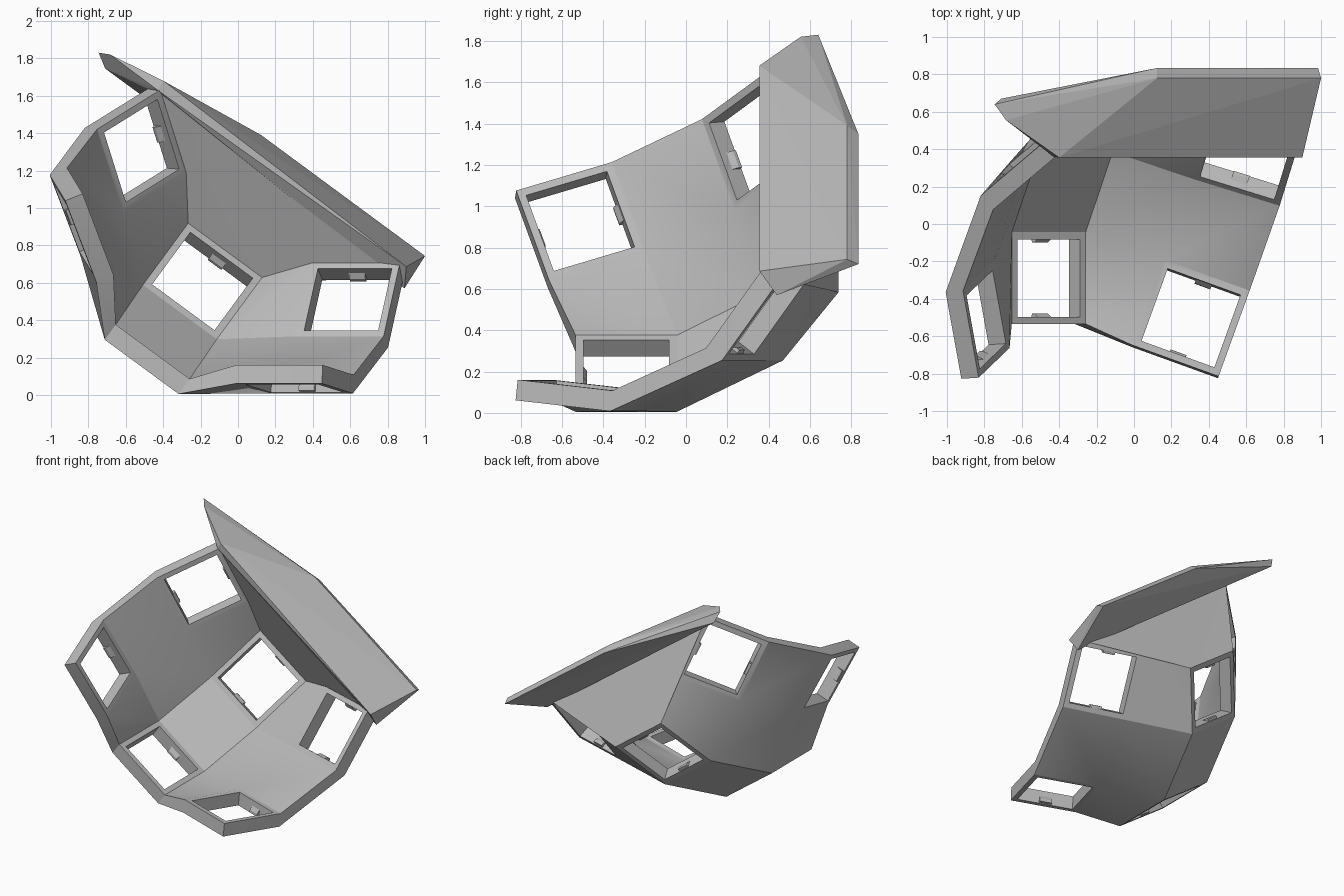
import bpy, bmesh, math
from mathutils import Vector

if "Cube" in bpy.data.objects:
    bpy.data.objects.remove(bpy.data.objects["Cube"])

HALF, HOLE, THICK = 0.245, 0.207, 0.1

grey = bpy.data.materials.new("plain grey")
grey.diffuse_color = (0.5, 0.5, 0.5, 1)
grey.use_nodes = True
grey.node_tree.nodes["Principled BSDF"].inputs["Base Color"].default_value = grey.diffuse_color


def finish(name, bm, smooth=True):
    bmesh.ops.recalc_face_normals(bm, faces=bm.faces[:])
    mesh = bpy.data.meshes.new(name)
    bm.to_mesh(mesh)
    bm.free()
    mesh.materials.append(grey)
    ob = bpy.data.objects.new(name, mesh)
    bpy.context.collection.objects.link(ob)
    if smooth:
        bpy.ops.object.select_all(action='DESELECT')
        ob.select_set(True)
        bpy.context.view_layer.objects.active = ob
        bpy.ops.object.shade_smooth_by_angle(angle=math.radians(25))
    return ob


def hull(name, points):
    bm = bmesh.new()
    for p in points:
        bm.verts.new(p)
    bmesh.ops.convex_hull(bm, input=bm.verts[:])
    bmesh.ops.dissolve_limit(bm, angle_limit=0.01, verts=bm.verts[:], edges=bm.edges[:])
    return finish(name, bm, False)


# Square sockets: centre, across direction, along direction
SOCKETS = {
    "left_front": ((-.79, -.511, .928), (.337, .324, -.885), (-.171, .944, .281)),
    "left_back": ((-.515, .30, 1.305), (.283, .327, -.902), (.69, .585, .43)),
    "mid_front": ((-.456, -.289, .231), (.806, 0, -.592), (0, 1, 0)),
    "mid_back": ((-.19, .52, .608), (.806, 0, -.592), (.25, .28, .345)),
    "right_front": ((.305, -.502, .134), (.47, -.17, 0), (.15, .467, -.053)),
    "right_back": ((.588, .31, .51), (.468, -.145, 0), (.074, .284, .392)),
}
frames = {}
for key, (c, u, v) in SOCKETS.items():
    c, u, v = Vector(c), Vector(u).normalized(), Vector(v)
    v = (v - u * v.dot(u)).normalized()
    frames[key] = (c, u, v, u.cross(v))

# Thick shell: matching inner and outer vertices for each socket corner
bm = bmesh.new()
inner, outer = {}, {}
CORNERS = [(-1, -1), (1, -1), (1, 1), (-1, 1)]
for key, (c, u, v, n) in frames.items():
    for ring, r in (("rim", HALF), ("hole", HOLE)):
        for i, (a, b) in enumerate(CORNERS):
            p = c + u * a * r + v * b * r
            inner[key, ring, i] = bm.verts.new(p)
            outer[key, ring, i] = bm.verts.new(p - n * THICK)

sheet = []
for key in frames:                                   # socket frames
    for i in range(4):
        j = (i + 1) % 4
        sheet.append([(key, "rim", i), (key, "rim", j), (key, "hole", j), (key, "hole", i)])


def web(*corners):
    """Fill between socket rim corners with triangles fanned from the first."""
    k = [(key, "rim", i) for key, i in corners]
    for i in range(1, len(k) - 1):
        sheet.append([k[0], k[i], k[i + 1]])


cols = ("left", "mid", "right")
for col in cols:                                     # webs front to back
    f, b = col + "_front", col + "_back"
    web((f, 3), (f, 2), (b, 1), (b, 0))
for l, r in zip(cols, cols[1:]):                     # webs between columns
    for row in ("_front", "_back"):
        web((l + row, 1), (r + row, 0), (r + row, 3), (l + row, 2))
    web((l + "_front", 2), (r + "_front", 3), (r + "_back", 0), (l + "_back", 1))

# Back panel up to the flange
web(("left_back", 3), ("left_back", 2), ("mid_back", 3), ("mid_back", 2), ("right_back", 2))
web(("mid_back", 2), ("right_back", 3), ("right_back", 2))

edges = {}
for f in sheet:
    bm.faces.new([inner[k] for k in f])
    bm.faces.new([outer[k] for k in reversed(f)])
    for a, b in zip(f, f[1:] + f[:1]):
        edges[a, b] = True
for a, b in edges:                                   # close borders and hole walls
    if (b, a) not in edges:
        bm.faces.new([inner[b], inner[a], outer[a], outer[b]])
finish("socket_shell", bm)

# Flange along the back panel's free edge
hull("wrist_flange", [
    (-.43, .36, 1.63), (-.40, .355, 1.68), (-.482, .437, 1.636),
    (.90, .355, .686), (.89, .44, .57),
    (-.684, .555, 1.82), (-.745, .64, 1.83), (-.71, .67, 1.745),
    (.123, .78, 1.39), (.123, .834, 1.35), (1, .78, .743), (.984, .834, .72)])

# Small retaining nubs on two opposite hole walls of every socket
for key, (c, u, v, n) in frames.items():
    for s in (-1, 1):
        pts = []
        for a in (-.045, .045):
            for out, d in ((0, .035), (0, .095), (.022, .07), (.022, .09)):
                pts.append(c + u * a + v * s * (HOLE + .004 - out) - n * d)
        hull("nub_" + key + ("_a" if s < 0 else "_b"), pts)
